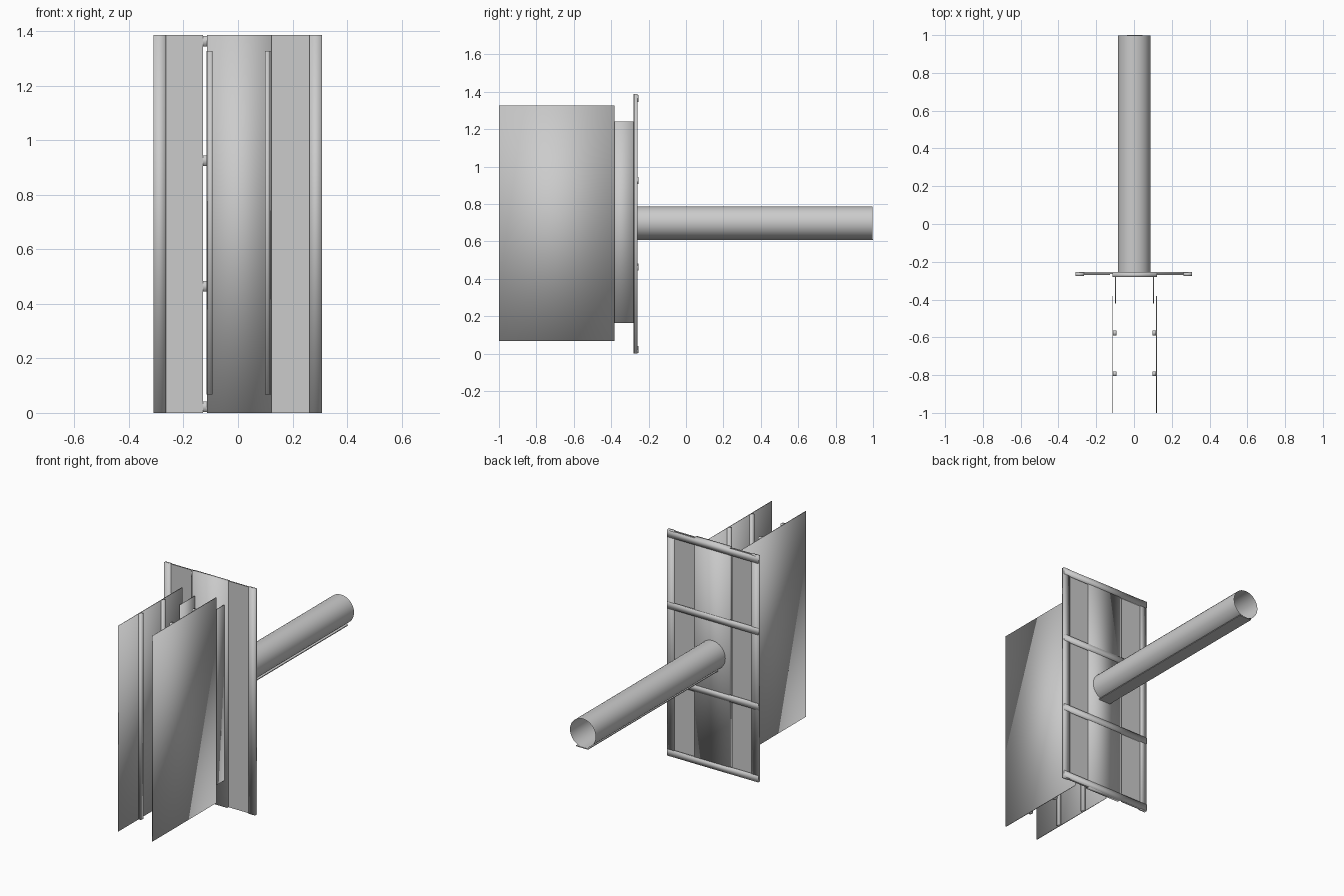
import bpy, bmesh, math
from mathutils import Matrix

if "Cube" in bpy.data.objects:
    bpy.data.objects.remove(bpy.data.objects["Cube"])


def finish(name, bm, smooth):
    bmesh.ops.recalc_face_normals(bm, faces=bm.faces)
    for f in bm.faces:
        f.smooth = smooth
    me = bpy.data.meshes.new(name)
    bm.to_mesh(me)
    bm.free()
    ob = bpy.data.objects.new(name, me)
    bpy.context.collection.objects.link(ob)
    return ob


def box(name, x, y, z, smooth=True):
    """Box from min/max pairs; soft normals give the rolled-metal look."""
    bm = bmesh.new()
    bmesh.ops.create_cube(bm, size=1)
    for v in bm.verts:
        for i, (lo, hi) in enumerate((x, y, z)):
            v.co[i] = hi if v.co[i] > 0 else lo
    return finish(name, bm, smooth)


H = 1.387          # frame height
PZ = (0.068, 1.327)  # outer blade height

# back frame: two upright rails and four crossbars
box("left_rail", (-0.31, -0.265), (-0.275, -0.258), (0, H))
box("right_rail", (0.263, 0.308), (-0.275, -0.258), (0, H))
for i, z in enumerate((0.003, 0.445, 0.906, H - 0.043)):
    box(f"crossbar_{i + 1}", (-0.31, 0.307), (-0.266, -0.253), (z, z + 0.038))

# flat side panels and the central panel
box("left_panel", (-0.267, -0.128), (-0.269, -0.264), (0, H), False)
box("right_panel", (0.12, 0.265), (-0.269, -0.264), (0, H), False)
box("center_panel", (-0.114, 0.123), (-0.281, -0.258), (0, H))

# two outer blades with inner stiffening ribs, two short inner flanges
for side, s in (("left", -1), ("right", 1)):
    def span(a, b):
        return tuple(sorted((0.003 + s * a, 0.003 + s * b)))
    box(side + "_blade", span(0.113, 0.118), (-1.0, -0.382), PZ)
    box(side + "_flange", span(0.098, 0.103), (-0.422, -0.275), (0.165, 1.24))
    for j, y in enumerate((-0.577, -0.793)):
        box(f"{side}_rib_{j + 1}", span(0.096, 0.113), (y - 0.012, y + 0.012), PZ)

# open tube pointing backwards
bm = bmesh.new()
bmesh.ops.create_cone(bm, cap_ends=False, segments=32, radius1=0.087,
                      radius2=0.087, depth=1.26,
                      matrix=Matrix.Translation((0.001, 0.368, 0.7))
                      @ Matrix.Rotation(math.pi / 2, 4, 'X'))
finish("tube", bm, True)

# flat strip along the underside of the tube
box("tube_strip", (-0.036, 0.046), (-0.262, 1.0), (0.608, 0.613), False)
